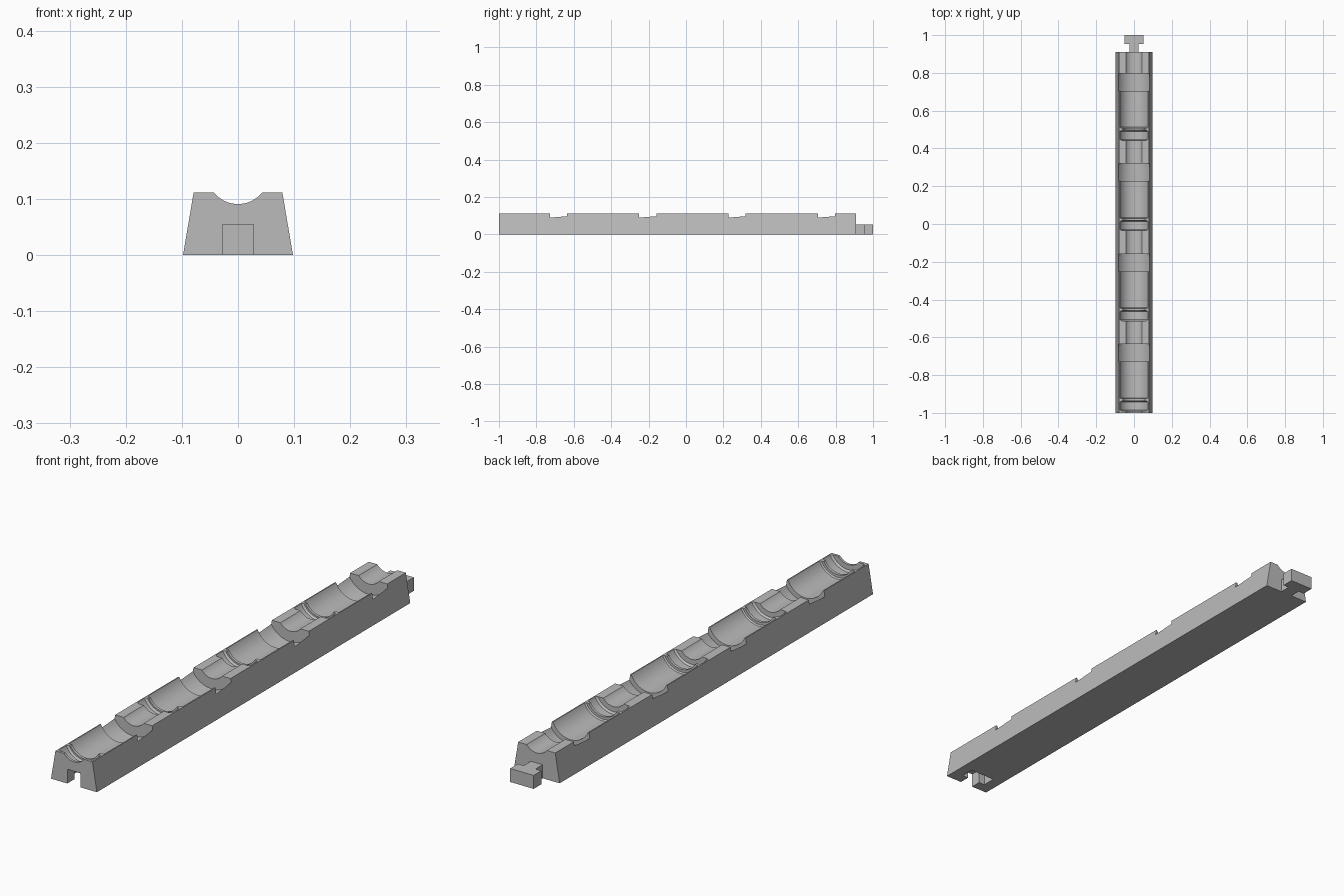
import bpy, bmesh, math
from mathutils import Vector

cube = bpy.data.objects.get("Cube")
if cube:
    bpy.data.objects.remove(cube, do_unlink=True)

grey = bpy.data.materials.new("grey_plastic")
grey.use_nodes = True
grey.diffuse_color = (0.5, 0.5, 0.5, 1)
grey.node_tree.nodes["Principled BSDF"].inputs["Base Color"].default_value = (0.5, 0.5, 0.5, 1)


def finish(name, bm):
    bmesh.ops.recalc_face_normals(bm, faces=bm.faces)
    mesh = bpy.data.meshes.new(name)
    bm.to_mesh(mesh)
    bm.free()
    mesh.materials.append(grey)
    obj = bpy.data.objects.new(name, mesh)
    bpy.context.collection.objects.link(obj)
    return obj


def prism(name, points, offset):
    """Extrude a closed polygon along an offset vector."""
    bm = bmesh.new()
    face = bm.faces.new([bm.verts.new(p) for p in points])
    new = bmesh.ops.extrude_face_region(bm, geom=[face])["geom"]
    verts = [v for v in new if isinstance(v, bmesh.types.BMVert)]
    bmesh.ops.translate(bm, verts=verts, vec=Vector(offset))
    return finish(name, bm)


def lathe(name, profile, z, sides=64):
    """Revolve (y, radius) points about an axis along y at height z."""
    bm = bmesh.new()
    rings = []
    for y, r in profile:
        angles = [2 * math.pi * i / sides for i in range(sides)]
        rings.append([bm.verts.new((r * math.cos(a), y, z + r * math.sin(a))) for a in angles])
    for a, b in zip(rings, rings[1:]):
        for i in range(sides):
            j = (i + 1) % sides
            bm.faces.new((a[i], a[j], b[j], b[i]))
    bm.faces.new(rings[0])
    bm.faces.new(rings[-1])
    return finish(name, bm)


def tee(y, neck, head, depth, split):
    """T outline in plan, neck towards -y."""
    right = [(neck, y), (neck, y + split), (head, y + split), (head, y + depth)]
    return right + [(-x, v) for x, v in reversed(right)]


FRONT, BACK, PITCH, AXIS = -1.0, 0.91, 0.4775, 0.1455
NECK = 0.0545

# Tapered bar
bar = prism("tray_body", [(x, FRONT, z) for x, z in
            [(-0.098, 0), (0.098, 0), (0.079, 0.112), (-0.079, 0.112)]], (0, BACK - FRONT, 0))

# Four repeated recesses: rim, groove, barrel, wide side notch, neck
cell = [(0.01, NECK), (0.01, 0.074), (0.016, 0.081), (0.058, 0.081), (0.064, 0.074),
        (0.064, 0.068), (0.075, 0.068), (0.075, 0.078), (0.08, 0.082), (0.272, 0.082),
        (0.272, 0.1), (0.364, 0.095), (0.364, NECK)]
profile = [(FRONT - 0.05, NECK)]
for i in range(4):
    profile += [(FRONT + i * PITCH + y, r) for y, r in cell]
profile.append((BACK + 0.05, NECK))
recess = lathe("recess_cutter", profile, AXIS)

# Socket under the front end
socket = prism("socket_cutter", [(x, y, -0.05) for x, y in
               tee(FRONT - 0.02, 0.028, 0.054, 0.115, 0.062)], (0, 0, 0.105))

for cutter in (recess, socket):
    mod = bar.modifiers.new("cut", "BOOLEAN")
    mod.operation = "DIFFERENCE"
    mod.solver = "EXACT"
    mod.object = cutter
    cutter.hide_render = True
bpy.context.view_layer.objects.active = bar
bar.select_set(True)
for mod in list(bar.modifiers):
    bpy.ops.object.modifier_apply(modifier=mod.name)
bpy.ops.object.shade_smooth_by_angle(angle=math.radians(20))
for cutter in (recess, socket):
    bpy.data.objects.remove(cutter, do_unlink=True)

# Connector at the back end
prism("connector_tab", [(x, y, 0) for x, y in
      tee(BACK - 0.002, 0.025, 0.05, 0.092, 0.045)], (0, 0, 0.052))
